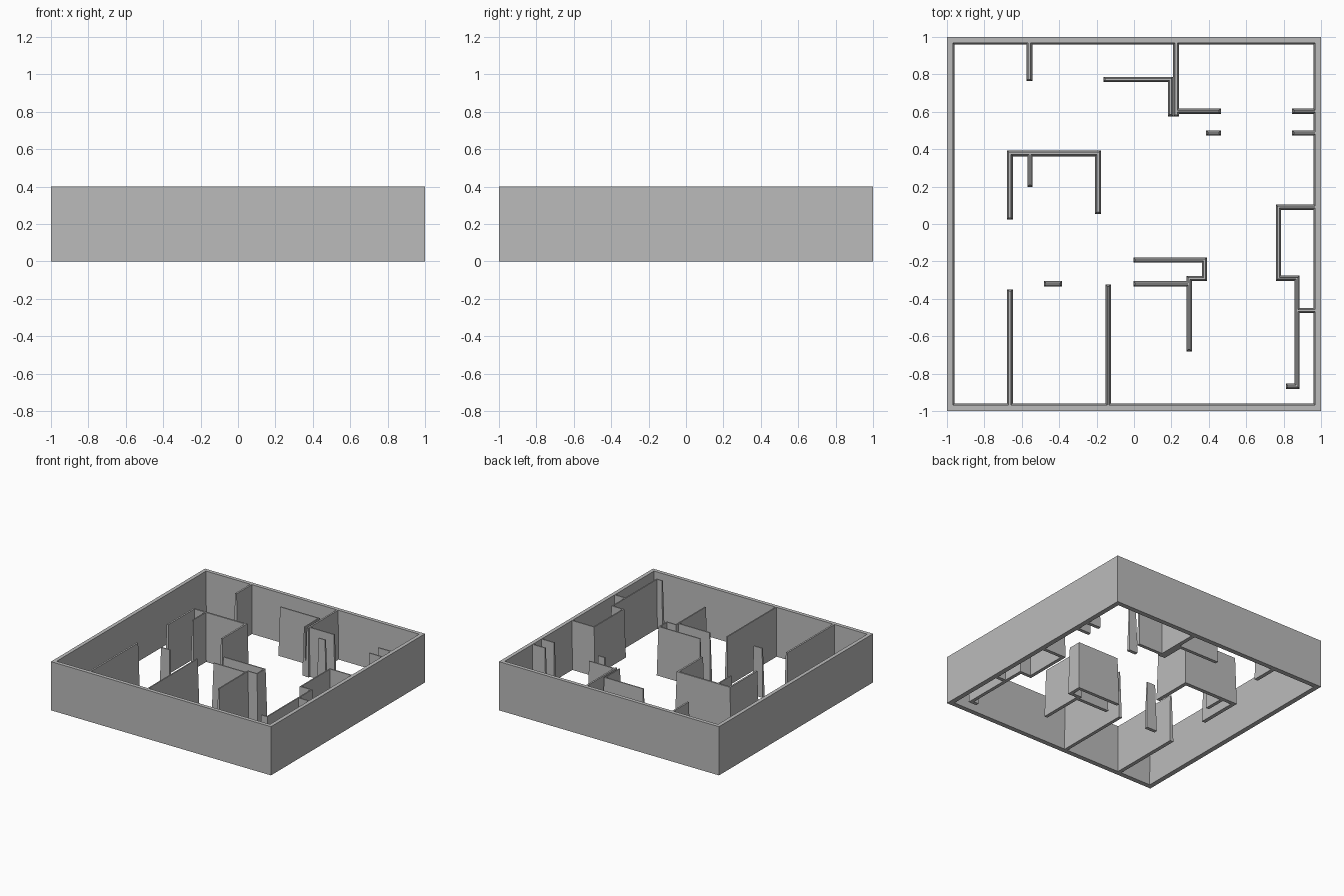
import bpy
import bmesh
from mathutils import Vector

HEIGHT = 0.4
DRAFT = 0.009       # walls narrow towards the top
THIN, THICK = 0.014, 0.016   # half widths at the base
EDGE = 0.98         # centre line of the outer wall

default_cube = bpy.data.objects.get("Cube")
if default_cube:
    bpy.data.objects.remove(default_cube)

grey = bpy.data.materials.new("wall grey")
grey.use_nodes = True
colour = (0.5, 0.5, 0.5, 1)
grey.diffuse_color = colour
grey.node_tree.nodes["Principled BSDF"].inputs["Base Color"].default_value = colour


def finish(name, bm):
    bmesh.ops.recalc_face_normals(bm, faces=bm.faces)
    mesh = bpy.data.meshes.new(name)
    bm.to_mesh(mesh)
    bm.free()
    mesh.materials.append(grey)
    obj = bpy.data.objects.new(name, mesh)
    bpy.context.collection.objects.link(obj)


def square_ring(bm, half, z):
    corners = [(-half, -half), (half, -half), (half, half), (-half, half)]
    return [bm.verts.new((x, y, z)) for x, y in corners]


def outer_wall():
    bm = bmesh.new()
    inside = 2 * EDGE - 1
    rings = [square_ring(bm, 1, 0), square_ring(bm, 1, HEIGHT),
             square_ring(bm, inside + DRAFT, HEIGHT), square_ring(bm, inside, 0)]
    for a, b in zip(rings, rings[1:] + rings[:1]):
        for i in range(4):
            j = (i + 1) % 4
            bm.faces.new((a[i], a[j], b[j], b[i]))
    finish("outer_wall", bm)


def wall(name, *path, half=THIN):
    """Tapered straight runs along an axis-aligned centre line."""
    bm = bmesh.new()
    for a, b in zip(path, path[1:]):
        low = Vector((min(a[0], b[0]), min(a[1], b[1]))) - Vector((half, half))
        high = Vector((max(a[0], b[0]), max(a[1], b[1]))) + Vector((half, half))
        low, high = [Vector([max(-1, min(1, c)) for c in v]) for v in (low, high)]
        for v in bmesh.ops.create_cube(bm, size=1)["verts"]:
            inset = DRAFT if v.co.z > 0 else 0
            for i in range(2):
                v.co[i] = high[i] - inset if v.co[i] > 0 else low[i] + inset
            v.co.z = HEIGHT if v.co.z > 0 else 0
    finish(name, bm)


outer_wall()

# Walls at the back
wall("back_right_stub", (-.56, EDGE), (-.56, .78), half=THICK)
wall("back_closet_wall", (-.15, .773), (.195, .773), (.195, .59))
wall("back_partition", (.225, EDGE), (.225, .59), half=THICK)
wall("back_left_front_wall", (.225, .603), (.45, .603))
wall("passage_pier", (.4, .487), (.45, .487))
for name, y in (("back_door_stub", .603), ("front_door_stub", .487)):
    wall(name, (.86, y), (EDGE, y))

# Open room in the middle
wall("middle_room", (-.192, .07), (-.192, .378), (-.664, .378), (-.664, .04), half=THICK)
wall("middle_room_stub", (-.556, .378), (-.556, .213))

# Walls at the front
wall("stair_wall", (.01, -.192), (.377, -.192), (.377, -.292), (.295, -.292), (.295, -.667))
wall("stair_front_wall", (.01, -.32), (.295, -.32))
wall("door_pier", (-.467, -.32), (-.4, -.32))
wall("front_right_partition", (-.664, -.365), (-.664, -EDGE), half=THICK)
wall("front_partition", (-.138, -.338), (-.138, -EDGE))

# Closets along the left side
wall("left_closet", (EDGE, .09), (.773, .09), (.773, -.29), (.872, -.29),
     (.872, -.867), (.826, -.867))
wall("left_closet_divider", (.872, -.462), (EDGE, -.462))
